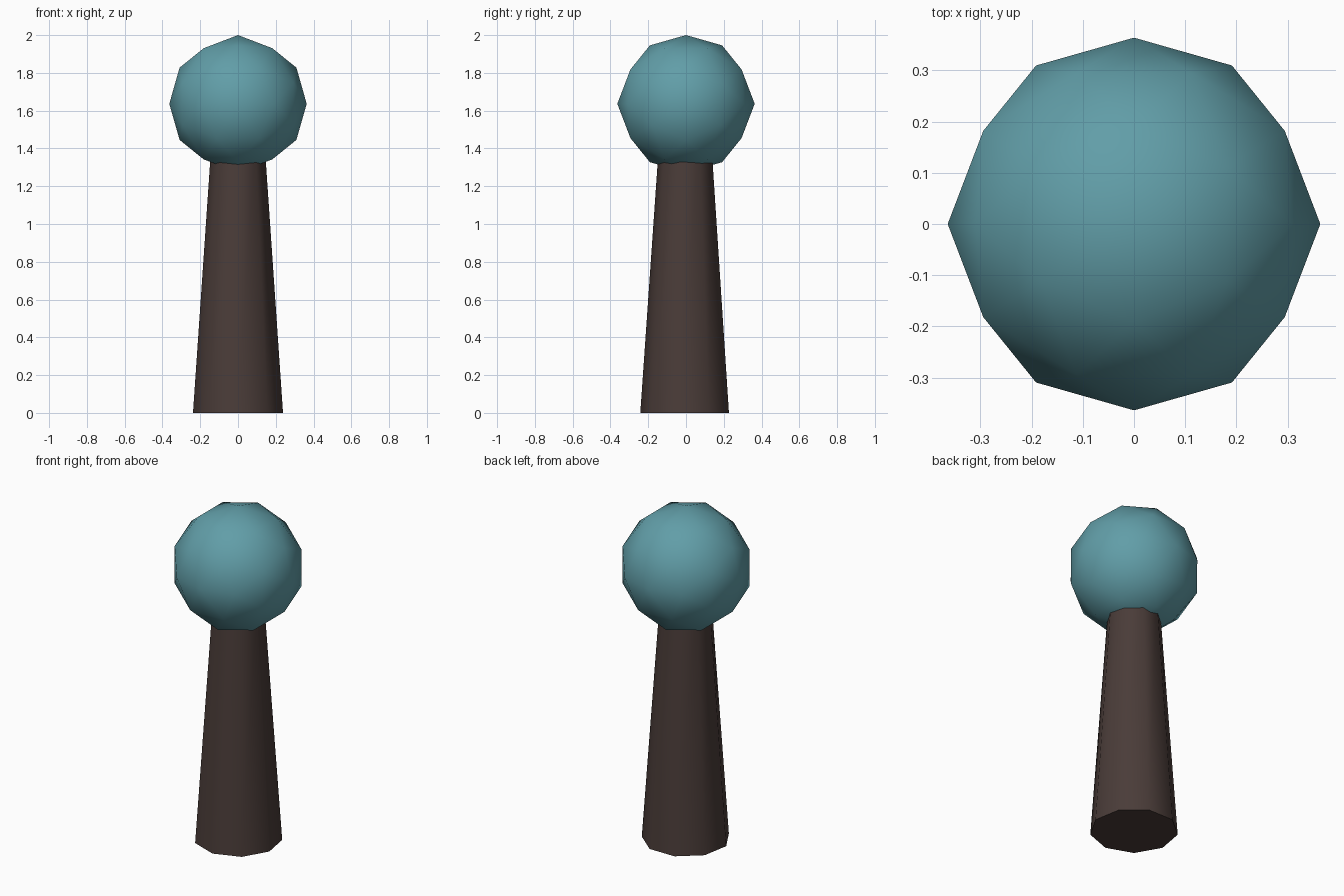
import bpy, bmesh, math
from mathutils import Vector

if "Cube" in bpy.data.objects:
    bpy.data.objects.remove(bpy.data.objects["Cube"])


def finish(bm, name, colour):
    bmesh.ops.recalc_face_normals(bm, faces=bm.faces[:])
    mesh = bpy.data.meshes.new(name)
    bm.to_mesh(mesh)
    bm.free()
    obj = bpy.data.objects.new(name, mesh)
    bpy.context.collection.objects.link(obj)
    mat = bpy.data.materials.new(name + "_colour")
    mat.diffuse_color = (*colour, 1)
    mat.use_nodes = True
    mat.node_tree.nodes["Principled BSDF"].inputs["Base Color"].default_value = mat.diffuse_color
    mesh.materials.append(mat)
    bpy.ops.object.select_all(action='DESELECT')
    obj.select_set(True)
    bpy.context.view_layer.objects.active = obj
    bpy.ops.object.shade_smooth_by_angle(angle=math.radians(60))
    return obj


# trunk: tapered nine-sided column with one corner facing the front
SIDES = 9
bm = bmesh.new()
rings = []
for radius, z in ((0.242, 0), (0.141, 1.455)):
    ring = []
    for i in range(SIDES):
        a = math.tau * i / SIDES - math.pi / 2
        ring.append(bm.verts.new((radius * math.cos(a), radius * math.sin(a), z)))
    rings.append(ring)
low, high = rings
for i in range(SIDES):
    j = (i + 1) % SIDES
    bm.faces.new((low[i], low[j], high[j], high[i]))
bm.faces.new(low[::-1])
bm.faces.new(high)
finish(bm, "trunk", (0.068, 0.045, 0.040))

# crown: icosahedron aligned to the axes, split once and pushed to a sphere
RADIUS = 0.3636
PHI = (1 + math.sqrt(5)) / 2
bm = bmesh.new()
for s in (-1, 1):
    for t in (-PHI, PHI):
        for co in ((s, t, 0), (0, s, t), (t, 0, s)):
            bm.verts.new(co)
bmesh.ops.convex_hull(bm, input=bm.verts[:])
bmesh.ops.subdivide_edges(bm, edges=bm.edges[:], cuts=1, use_grid_fill=True)
for v in bm.verts:
    v.co = v.co.normalized() * RADIUS + Vector((0, 0, 2 - RADIUS))
finish(bm, "crown", (0.12, 0.34, 0.39))
